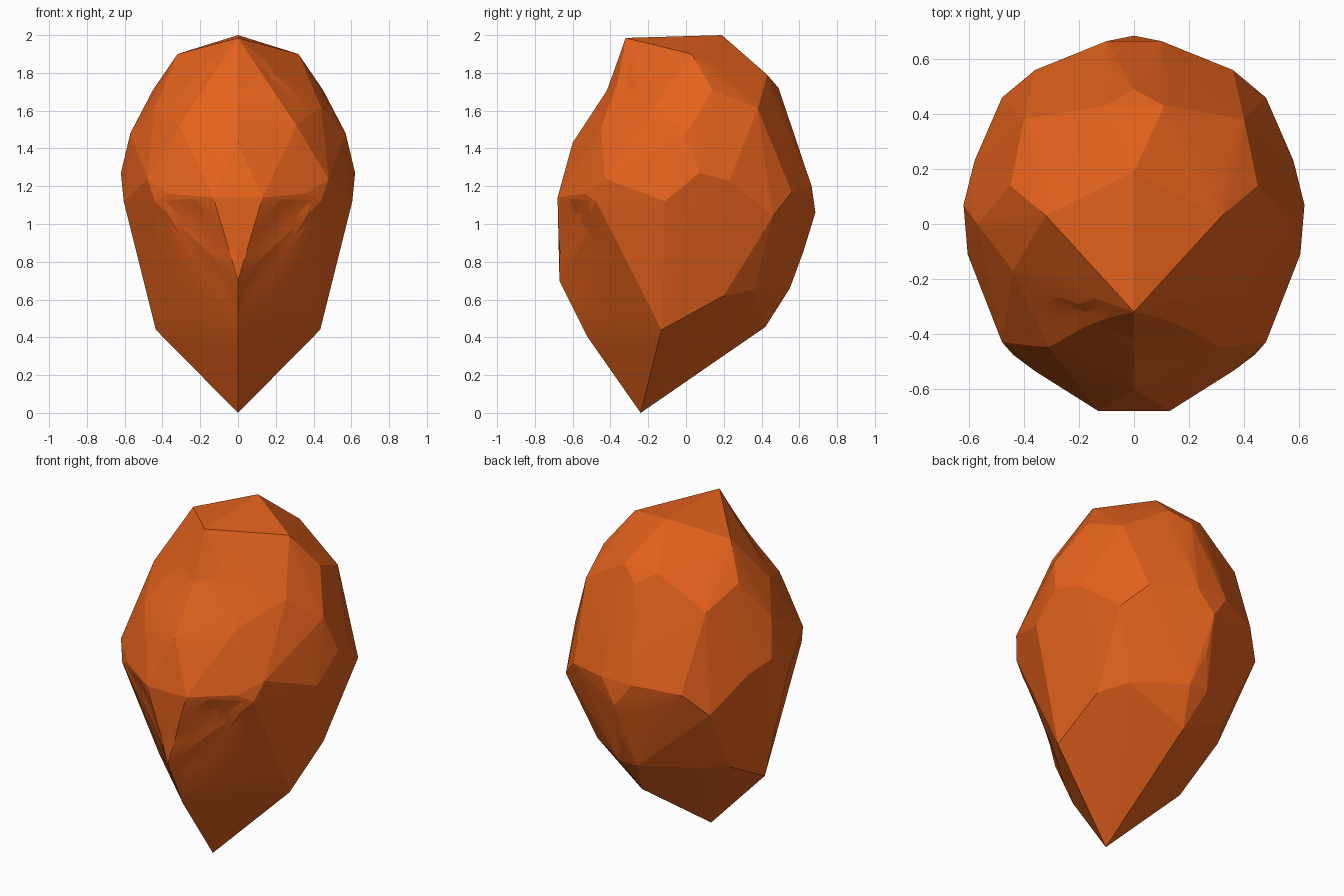
import bpy, bmesh, math
from mathutils import Vector

if "Cube" in bpy.data.objects:
    bpy.data.objects.remove(bpy.data.objects["Cube"])

# Corner points of the chipped stone: right half and centre line
CORNERS = [
    # crown
    (0, -.32, 1.985), (0, .19, 2.0), (.32, .03, 1.90), (.45, .14, 1.71),
    (.11, .43, 1.79), (0, .49, 1.72), (.40, .38, 1.61),
    # front brow and cheeks
    (.31, -.45, 1.52), (.44, -.17, 1.62), (0, -.60, 1.43),
    (.48, -.43, 1.24), (.13, -.68, 1.14), (.36, -.535, 1.16), (.44, -.475, 1.12),
    # widest belt
    (.57, 0, 1.48), (.62, .07, 1.27), (.605, -.11, 1.12), (.58, .23, 1.23),
    (.36, .56, 1.17), (.48, .46, 1.04),
    # back
    (.10, .59, 1.40), (.10, .665, 1.20), (0, .685, 1.06), (0, .62, .85),
    (.06, .55, .66), (0, .42, .455), (.34, .36, .65), (.43, .20, .62),
    # lower front and foot
    (0, -.67, .70), (0, -.52, .40), (.435, -.13, .44), (0, -.24, 0),
]

bm = bmesh.new()
for x, y, z in CORNERS:
    bm.verts.new((x, y, z))
    if x:
        bm.verts.new((-x, y, z))

# Flat chipped facets
bmesh.ops.convex_hull(bm, input=bm.verts[:])
bmesh.ops.delete(bm, geom=[v for v in bm.verts if not v.link_faces], context='VERTS')

# Finer mesh for the shallow hollows
bmesh.ops.subdivide_edges(bm, edges=bm.edges[:], cuts=5, use_grid_fill=True)
a, b = Vector((.25, 1.0)), Vector((.08, .72))
for v in bm.verts:
    if v.co.y < -.3:
        p = Vector((abs(v.co.x), v.co.z))
        # groove on each side of the front wedge
        t = max(0, min(1, (p - a).dot(b - a) / (b - a).length_squared))
        d = (p - a.lerp(b, t)).length
        if d < .12 and p.x > .03:
            v.co.y += .028 * (1 - (d / .12) ** 2) * (1 - .4 * t)
        # slight hollow across the brow
        if 1.43 < p.y < 1.985:
            h = 1 - abs(p.y - 1.71) / .28
            v.co.y += .042 * max(0, h) * max(0, 1 - p.x / .4)
bmesh.ops.recalc_face_normals(bm, faces=bm.faces[:])

mesh = bpy.data.meshes.new("faceted_stone")
bm.to_mesh(mesh)
bm.free()
stone = bpy.data.objects.new("faceted_stone", mesh)
bpy.context.collection.objects.link(stone)

# Colour and crisp facet edges
mat = bpy.data.materials.new("burnt_orange")
mat.diffuse_color = (.78, .122, .012, 1)
mat.use_nodes = True
mat.node_tree.nodes["Principled BSDF"].inputs["Base Color"].default_value = mat.diffuse_color
mesh.materials.append(mat)
bpy.context.view_layer.objects.active = stone
stone.select_set(True)
bpy.ops.object.shade_smooth_by_angle(angle=math.radians(8))
